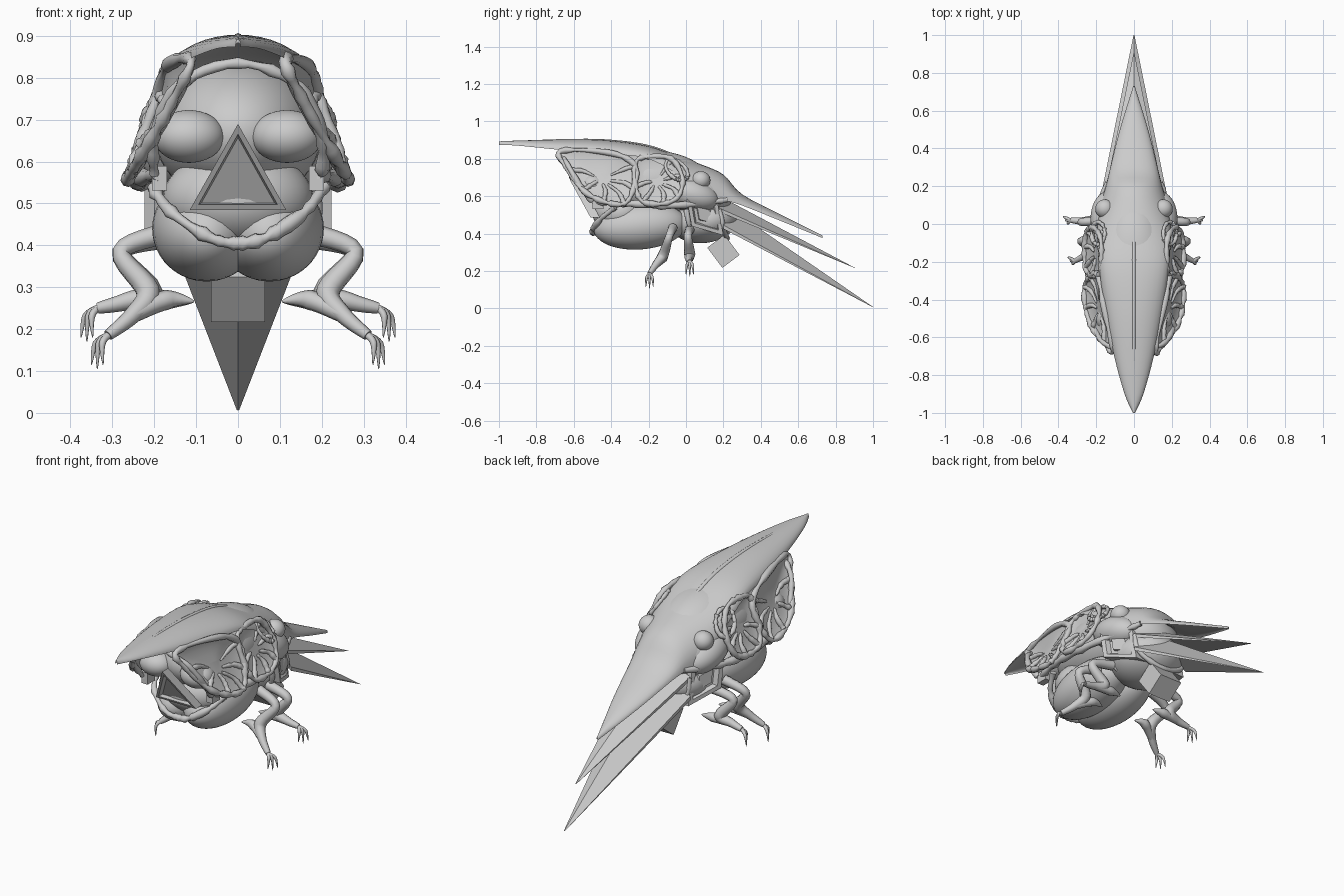
import bpy, bmesh, math, random
from mathutils import Vector, Euler

if "Cube" in bpy.data.objects:
    bpy.data.objects.remove(bpy.data.objects["Cube"])
random.seed(4)

def finish(name, bm, angle=40):
    bmesh.ops.recalc_face_normals(bm, faces=bm.faces)
    me = bpy.data.meshes.new(name)
    bm.to_mesh(me)
    bm.free()
    ob = bpy.data.objects.new(name, me)
    bpy.context.collection.objects.link(ob)
    bpy.context.view_layer.objects.active = ob
    bpy.ops.object.select_all(action='DESELECT')
    ob.select_set(True)
    if angle:
        bpy.ops.object.shade_smooth_by_angle(angle=math.radians(angle))
    return ob

def ball(name, loc, rad, tilt=0):
    bm = bmesh.new()
    bmesh.ops.create_uvsphere(bm, u_segments=40, v_segments=24, radius=1)
    rot = Euler((tilt, 0, 0)).to_matrix()
    for v in bm.verts:
        v.co = rot @ Vector([a * b for a, b in zip(v.co, rad)]) + Vector(loc)
    return finish(name, bm)

def spline(pts, closed=False, sub=6):
    P = [Vector(p) for p in pts]
    n, out = len(P), []
    for i in range(n if closed else n - 1):
        g = (lambda k: P[k % n]) if closed else (lambda k: P[max(0, min(n - 1, k))])
        a, b, c, d = g(i - 1), g(i), g(i + 1), g(i + 2)
        for s in range(sub):
            t = s / sub
            out.append(.5 * (2*b + (c-a)*t + (2*a-5*b+4*c-d)*t*t + (3*b-a-3*c+d)*t**3))
    return out if closed else out + [P[-1]]

def tube(name, pts, radii, closed=False, rough=0.0, sub=6):
    path = spline(pts, closed, sub)
    cu = bpy.data.curves.new(name, 'CURVE')
    cu.dimensions, cu.bevel_depth, cu.bevel_resolution, cu.use_fill_caps = '3D', 1, 2, True
    sp = cu.splines.new('POLY')
    sp.points.add(len(path) - 1)
    sp.use_cyclic_u = closed
    for i, (q, p) in enumerate(zip(sp.points, path)):
        f = i / sub
        k = min(int(f), len(radii) - 1)
        r = radii[k] + (radii[min(k + 1, len(radii) - 1)] - radii[k]) * (f - int(f))
        q.co = (*p, 1)
        q.radius = r * (1 + random.uniform(-rough, rough))
    ob = bpy.data.objects.new(name, cu)
    bpy.context.collection.objects.link(ob)
    bpy.ops.object.select_all(action='DESELECT')
    ob.select_set(True)
    bpy.context.view_layer.objects.active = ob
    bpy.ops.object.convert(target='MESH')
    bpy.ops.object.shade_smooth_by_angle(angle=math.radians(50))

def mir(p, s):
    return (p[0] * s, p[1], p[2])

def loft(name, sections, n=16, hollow=.5):
    # sections: y, crest z, half width, edge z
    a = spline([q[:3] for q in sections], sub=4)
    e = spline([(q[3], 0, 0) for q in sections], sub=4)
    bm, rings = bmesh.new(), []
    for (y, zt, w), (ze, _, _) in zip(a, e):
        w, arc = max(w, .002), [math.pi * i / n for i in range(n + 1)]
        ring = [bm.verts.new((w * math.cos(t), y, ze + (zt - ze) * max(0, math.sin(t)))) for t in arc]
        ring += [bm.verts.new((w * .96 * math.cos(t), y, ze + (zt - ze) * hollow * math.sin(t))) for t in arc[-2:0:-1]]
        rings.append(ring)
    for r, s in zip(rings, rings[1:]):
        for i in range(len(r)):
            j = (i + 1) % len(r)
            bm.faces.new((r[i], r[j], s[j], s[i]))
    bm.faces.new(rings[0])
    bm.faces.new(rings[-1])
    return finish(name, bm)

# long shield running from front point to rear upper spike
loft("shield", [(-1, .893, .006, .874), (-.9, .897, .05, .87), (-.7, .902, .105, .85),
                (-.45, .9, .155, .825), (-.22, .872, .185, .805), (-.05, .815, .195, .72),
                (.08, .77, .185, .62), (.2, .715, .15, .58), (.3, .61, .125, .55),
                (.5, .505, .075, .47), (.73, .39, .004, .376)])
tube("shield_ridge", [(0, -.95, .888), (0, -.7, .895), (0, -.45, .894), (0, -.22, .867), (0, -.05, .81), (0, .2, .71)], [.004, .009, .011, .011, .01, .004])

# central body, shoulders, belly halves and rear cup
ball("inner_body", (0, -.2, .67), (.2, .33, .175))
ball("rear_body", (0, .06, .62), (.19, .19, .13), -.4)
for s in (-1, 1):
    ball("shoulder", (.13 * s, .03, .61), (.1, .15, .085), -.3)
    ball("belly_half", (.075 * s, -.245, .44), (.13, .25, .125), .08)
ball("rear_cup", (0, .1, .465), (.18, .18, .115), .15)

# front face: big eyes, mouth rims, triangular mouthpiece
for s in (-1, 1):
    ball("front_eye", (.117 * s, -.5, .66), (.085, .075, .063))
    ball("rear_eye", (.155 * s, .08, .685), (.05, .05, .048))
half = [(.2, -.5, .57), (.2, -.57, .66), (.145, -.64, .78)]
tube("upper_mouth_rim", half + [(0, -.67, .835)] + [mir(p, -1) for p in half[::-1]], [.014], rough=.3)
half = [(.205, -.38, .54), (.16, -.455, .48), (.07, -.497, .42)]
tube("lower_mouth_rim", half + [(0, -.495, .405)] + [mir(p, -1) for p in half[::-1]], [.015], rough=.3)
ball("mouth_bowl", (0, -.35, .51), (.18, .15, .12))
bm = bmesh.new()
tri = [(-.115, 0, .485), (.115, 0, .485), (0, 0, .69)]
c = Vector((0, 0, .553))
def tri_ring(k, back):
    out = []
    for p in tri:
        q = c + (Vector(p) - c) * k
        out.append(bm.verts.new((q.x, -.49 - (q.z - .485) * .55 + back, q.z)))
    return out
R = [tri_ring(1, .03), tri_ring(1, -.02), tri_ring(.82, -.02), tri_ring(.76, .005)]
for a, b in zip(R, R[1:]):
    for i in range(3):
        j = (i + 1) % 3
        bm.faces.new((a[i], a[j], b[j], b[i]))
bm.faces.new(R[0])
bm.faces.new(R[3])
finish("mouthpiece", bm, 0)

# hollow side lobes with rough rims and inner ribs
lobes = {"front_lobe": [(-.67, .84), (-.63, .74), (-.55, .63), (-.44, .57), (-.33, .56), (-.28, .64), (-.27, .76), (-.4, .83)],
         "rear_lobe": [(-.27, .78), (-.27, .65), (-.23, .57), (-.12, .56), (-.04, .6), (-.02, .7), (-.08, .8), (-.2, .81)]}
for s in (-1, 1):
    for name, yz in lobes.items():
        pts = []
        for y, z in yz:
            x = .17 + (.82 - z) * .35
            if y < -.5:
                x -= (-.5 - y) * .3
            pts.append((x * s, y, z))
        rim = spline(pts, True, 5)
        mid = sum(rim, Vector()) / len(rim)
        bm, rings = bmesh.new(), []
        def dish(p, t):
            q = mid + (p - mid) * t
            return q - Vector((s * .018 * (1 - t ** 4), 0, 0))
        for t in (1, .9, .7, .45, .2):
            rings.append([bm.verts.new(dish(p, t)) for p in rim])
        for a, b in zip(rings, rings[1:]):
            for i in range(len(a)):
                j = (i + 1) % len(a)
                bm.faces.new((a[i], a[j], b[j], b[i]))
        bm.faces.new(rings[-1])
        finish(name, bm).modifiers.new("thickness", 'SOLIDIFY').thickness = .01
        tube(name + "_rim", pts, [.014], True, .35)
        for p in pts[1:7]:
            p = Vector(p)
            tube(name + "_rib", [dish(p, .98), dish(p, .65) + Vector((0, .012, .01)), dish(p, .25)], [.014, .012, .006], rough=.2)
    # pitted socket between lobe and shield
    ring = [(s * (.19 + .035 * math.cos(a)), -.05 + .06 * math.sin(a), .74 - .05 * math.cos(a) - .025 * math.sin(a))
            for a in [k * math.pi / 4 for k in range(8)]]
    tube("socket_rim", ring, [.01], True, .4)
    # lower edge of the body side
    tube("side_edge", [(.19*s, -.5, .57), (.235*s, -.3, .56), (.235*s, -.1, .55), (.19*s, .08, .56), (.14*s, .22, .58)],
         [.014, .02, .02, .016, .012], rough=.25)

# rear cup rims
for y, w, zb in ((.02, .185, .37), (.2, .145, .375)):
    tube("cup_rim", [(-w, y - .02, .53), (-w * .92, y, .43), (0, y + .02, zb), (w * .92, y, .43), (w, y - .02, .53)], [.013], rough=.2)

# roof-shaped rear blades: half width, base y, edge z, ridge z, plate thickness, tip
def blade(name, w, y, ze, zr, th, tip):
    bm, R = bmesh.new(), []
    for k, o in ((1, Vector((0, y, 0))), (.015, Vector(tip))):
        sec = [(w, ze), (0, zr), (-w, ze), (-w, ze - th), (0, zr - th), (w, ze - th)]
        off = 0 if k == 1 else -ze * k
        R.append([bm.verts.new((x * k, o.y, o.z + z * k + off)) for x, z in sec])
    for i in range(6):
        j = (i + 1) % 6
        bm.faces.new((R[0][i], R[0][j], R[1][j], R[1][i]))
    for r in R:
        bm.faces.new((r[0], r[1], r[4], r[5]))
        bm.faces.new((r[1], r[2], r[3], r[4]))
    finish(name, bm, 0)
blade("middle_blade", .15, .18, .535, .6, .02, (0, .905, .215))
blade("lower_blade", .165, .2, .445, .56, .02, (0, 1, .006))

# tilted block under the tail
bm = bmesh.new()
bmesh.ops.create_cube(bm, size=1)
rot = Euler((math.radians(37), 0, 0)).to_matrix()
for v in bm.verts:
    v.co = rot @ Vector((v.co.x * .13, v.co.y * .115, v.co.z * .135)) + Vector((0, .2, .305))
finish("tail_block", bm, 0)

# square framed side ports and small front blocks
for s in (-1, 1):
    bm, R = bmesh.new(), []
    for x, r in ((.13, .1), (.2, .1), (.2, .075), (.18, .065), (.18, .045), (.195, .04), (.195, .02)):
        R.append([bm.verts.new((s * (x - .012 - .35 * r * dy), .1 + r * .85 * dy - .15 * r * dz, .5 + r * .85 * dz - .25 * r * dy))
                  for dy, dz in ((-1, -1), (1, -1), (1, 1), (-1, 1))])
    for a, b in zip(R, R[1:]):
        for i in range(4):
            bm.faces.new((a[i], a[(i + 1) % 4], b[(i + 1) % 4], b[i]))
    bm.faces.new(R[0])
    bm.faces.new(R[-1])
    finish("side_port", bm, 0)
    bm = bmesh.new()
    bmesh.ops.create_cube(bm, size=1)
    for v in bm.verts:
        v.co = Vector((v.co.x * .036 + s * .187, v.co.y * .06 - .47, v.co.z * .058 + .56))
    finish("cheek_block", bm, 0)

# jointed legs with claws
legs = {"front_leg": [(.17, -.07, .43), (.28, -.09, .385), (.215, -.12, .29), (.25, -.16, .235), (.31, -.195, .185)],
        "back_leg": [(.16, .02, .42), (.28, .01, .385), (.21, .02, .29), (.27, .015, .265), (.335, .02, .25)]}
for s in (-1, 1):
    for name, pts in legs.items():
        tube(name, [mir(p, s) for p in pts], [.026, .021, .03, .021, .013])
        e, f = pts[2], pts[-1]
        tube(name + "_heel", [mir((.105, e[1], .266), s), mir((.17, e[1], .27), s), mir(pts[3], s)], [.002, .024, .02])
        for k in (-1, 0, 1):
            tube(name + "_claw", [mir(f, s), mir((f[0] + .022 + .008 * k, f[1] + k * .015, f[2] - .02), s),
                                  mir((f[0] + .026 + .014 * k, f[1] + k * .02, f[2] - .08 + .01 * k * k), s)], [.009, .008, .001])
